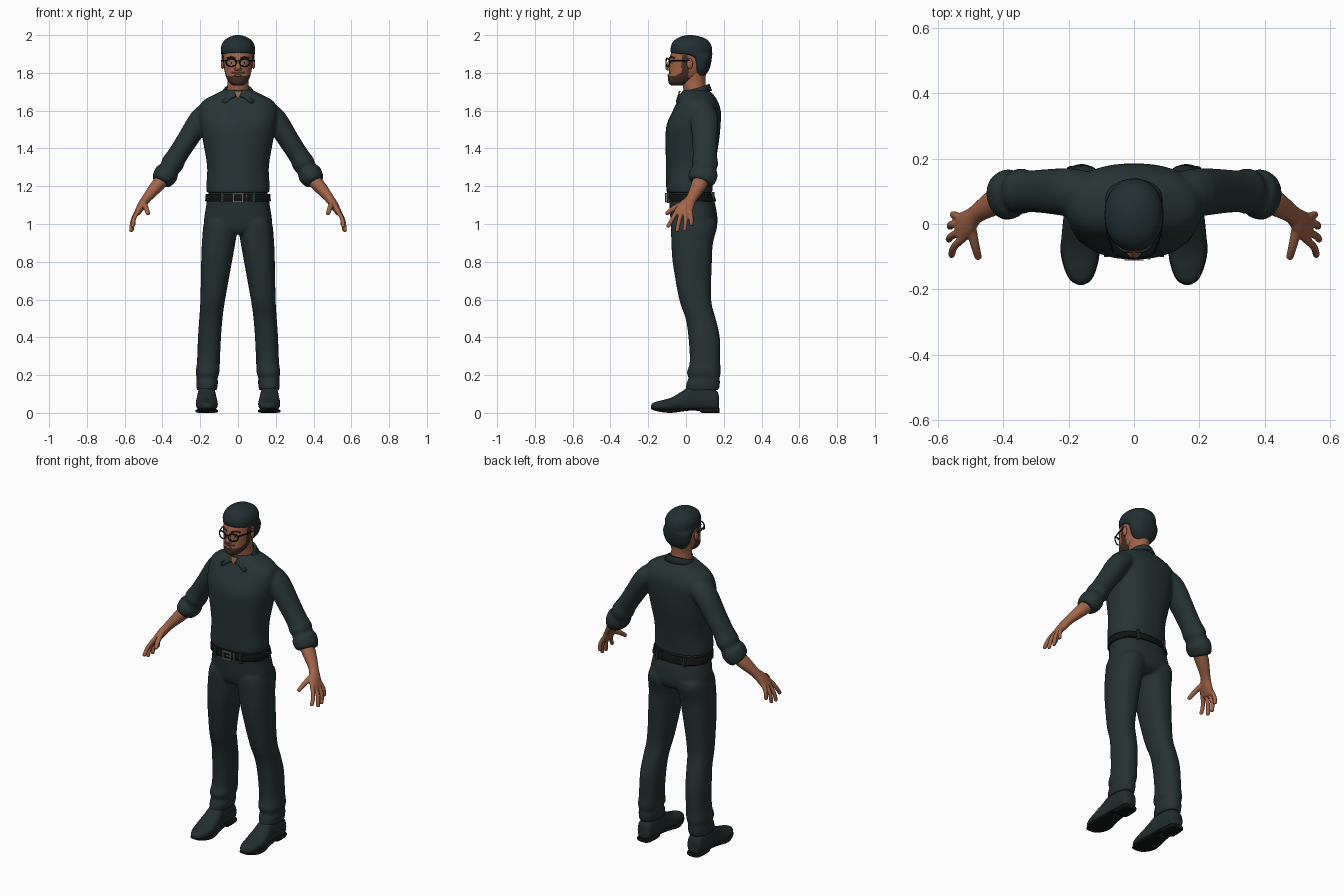
import bpy, bmesh, math
from mathutils import Vector, Matrix


def mat(name, r, g, b):
    m = bpy.data.materials.new(name)
    m.diffuse_color = (r, g, b, 1)
    return m


SHIRT = mat("shirt_dark", .020, .034, .035)
PANTS = mat("trouser_dark", .019, .031, .032)
SHOE = mat("shoe_dark", .017, .027, .027)
BLACK = mat("black", .006, .007, .007)
SKIN = mat("skin_brown", .36, .13, .065)
BEARD = mat("beard_brown", .06, .03, .02)
HAIR = mat("hair_dark", .016, .028, .031)
METAL = mat("buckle_grey", .25, .25, .25)
WHITE = mat("eye_white", .55, .5, .46)
LIP = mat("lip", .26, .085, .055)
X, Y, Z = Vector((1, 0, 0)), Vector((0, 1, 0)), Vector((0, 0, 1))


def smooth_rings(rings, steps):
    # Catmull-Rom interpolation of (x, y, z, ra, rb) rings
    p = [Vector(r) for r in rings]
    out = []
    for i in range(len(p) - 1):
        a, b, c, d = p[max(i - 1, 0)], p[i], p[i + 1], p[min(i + 2, len(p) - 1)]
        for k in range(steps):
            t = k / steps
            out.append(.5 * (2 * b + (c - a) * t + (2 * a - 5 * b + 4 * c - d) * t * t
                             + (3 * b - a - 3 * c + d) * t ** 3))
    return out + [p[-1]]


def loft(bm, rings, ref=X, axis=None, n=32, steps=3, power=2.0):
    # Closed tube through elliptical rings; axis keeps all rings parallel
    rs = smooth_rings(rings, steps)
    loops = []
    for i, r in enumerate(rs):
        c = Vector(r[:3])
        t = axis or (Vector(rs[min(i + 1, len(rs) - 1)][:3]) - Vector(rs[max(i - 1, 0)][:3])).normalized()
        a = (ref - t * ref.dot(t)).normalized()
        b = t.cross(a)
        loop = []
        for k in range(n):
            u = 2 * math.pi * k / n
            cs, sn = math.cos(u), math.sin(u)
            ca = math.copysign(abs(cs) ** (2 / power), cs)
            sb = math.copysign(abs(sn) ** (2 / power), sn)
            loop.append(bm.verts.new(c + a * ca * max(r[3], .002) + b * sb * max(r[4], .002)))
        loops.append(loop)
    for p, q in zip(loops, loops[1:]):
        for k in range(n):
            bm.faces.new((p[k], p[(k + 1) % n], q[(k + 1) % n], q[k]))
    bm.faces.new(loops[0])
    bm.faces.new(loops[-1])


def flip(rings, s):
    return [(r[0] * s,) + tuple(r[1:]) for r in rings]


def box(bm, c, size):
    bmesh.ops.create_cube(bm, size=1, matrix=Matrix.Translation(c) @ Matrix.Diagonal((*size, 1)))


def ball(bm, c, size):
    bmesh.ops.create_uvsphere(bm, u_segments=20, v_segments=12, radius=1,
                              matrix=Matrix.Translation(c) @ Matrix.Diagonal((*size, 1)))


def make(name, bm, *mats, voxel=0, relax=4, smooth=True):
    bmesh.ops.recalc_face_normals(bm, faces=bm.faces)
    me = bpy.data.meshes.new(name)
    bm.to_mesh(me)
    bm.free()
    ob = bpy.data.objects.new(name, me)
    bpy.context.collection.objects.link(ob)
    for m in mats:
        me.materials.append(m)
    if smooth:
        bpy.ops.object.select_all(action='DESELECT')
        ob.select_set(True)
        bpy.context.view_layer.objects.active = ob
        bpy.ops.object.shade_smooth_by_angle(angle=math.radians(45))
    if voxel:   # fuse overlapping limbs into one soft skin
        r = ob.modifiers.new("fuse", 'REMESH')
        r.mode, r.voxel_size, r.use_smooth_shade = 'VOXEL', voxel, True
        s = ob.modifiers.new("relax", 'SMOOTH')
        s.factor, s.iterations = .5, relax
    return ob


def level(rows):
    # (z, x_in, x_out, y_front, y_back) -> ring
    return [((a + b) / 2, (f + k) / 2, z, (b - a) / 2, (k - f) / 2) for z, a, b, f, k in rows]


def centred(rows):
    return level([(z, -w, w, f, k) for z, w, f, k in rows])


# Shirt: torso and rolled sleeves
bm = bmesh.new()
loft(bm, centred([(1.165, .166, -.102, .14), (1.2, .168, -.105, .14), (1.3, .163, -.106, .152),
                  (1.42, .182, -.108, .172), (1.52, .2, -.104, .183), (1.6, .208, -.07, .184),
                  (1.65, .188, -.045, .168), (1.685, .125, -.03, .145), (1.71, .075, -.015, .12)]),
     axis=Z, n=48, power=2.3)
SLEEVE = [(.15, .09, 1.585, .072, .065), (.2, .097, 1.55, .074, .061), (.265, .1, 1.45, .068, .056),
          (.32, .1, 1.365, .064, .054), (.347, .1, 1.32, .07, .06), (.362, .097, 1.293, .063, .053),
          (.378, .093, 1.268, .076, .064), (.4, .083, 1.235, .073, .058), (.409, .078, 1.22, .062, .047)]
for s in (1, -1):
    loft(bm, flip(SLEEVE, s), ref=Y)
make("shirt", bm, SHIRT, voxel=.008, relax=3)

# Collar with two pointed flaps
bm = bmesh.new()
rows, N = [], 60
for i in range(N + 1):
    u = (i / N * 2 - 1) * 3.0
    sn, cs = math.sin(u), math.cos(u)
    d = math.exp(-((abs(u) - 2.45) / .27) ** 2)
    k = 1 + .38 * d
    rows.append([bm.verts.new((.06 * sn, .046 + .066 * cs, 1.708 + .026 * cs)),
                 bm.verts.new((.07 * sn, .046 + .076 * cs, 1.712 + .026 * cs)),
                 bm.verts.new((.088 * k * sn, .046 + .088 * k * cs, 1.69 + .015 * cs - .038 * d))])
for p, q in zip(rows, rows[1:]):
    for k in (0, 1):
        bm.faces.new((p[k], q[k], q[k + 1], p[k + 1]))
ob = make("collar", bm, SHIRT)
so = ob.modifiers.new("thick", 'SOLIDIFY')
so.thickness, so.offset = .009, 0

# Open neckline
bm = bmesh.new()
v = [bm.verts.new(p) for p in ((-.022, -.037, 1.705), (.022, -.037, 1.705), (0, -.05, 1.66),
                               (-.022, -.029, 1.705), (.022, -.029, 1.705), (0, -.042, 1.66))]
for f in ((0, 1, 2), (3, 5, 4), (0, 3, 4, 1), (1, 4, 5, 2), (2, 5, 3, 0)):
    bm.faces.new([v[i] for i in f])
make("open_neckline", bm, SKIN, smooth=False)

# Trousers: pelvis and legs
bm = bmesh.new()
loft(bm, centred([(1.165, .16, -.092, .135), (1.1, .168, -.087, .156), (1.02, .18, -.082, .167),
                  (.97, .17, -.072, .155), (.945, .12, -.05, .12)]), axis=Z, n=48, power=2.3)
LEG = level([(1.02, .01, .176, -.075, .16), (.98, .004, .185, -.08, .164), (.9, .014, .191, -.077, .143),
             (.8, .032, .195, -.071, .137), (.6, .068, .199, -.036, .133), (.5, .082, .205, -.002, .157),
             (.4, .09, .212, .013, .179), (.27, .096, .217, .02, .181), (.215, .098, .224, .004, .184),
             (.185, .108, .218, .014, .178), (.16, .106, .221, .003, .18), (.12, .112, .219, -.002, .174)])
for s in (1, -1):
    loft(bm, flip(LEG, s), axis=Z, power=2.3)
make("trousers", bm, PANTS, voxel=.008, relax=4)

# Belt, loops and buckle
bm = bmesh.new()
loft(bm, centred([(1.118, .171, -.099, .158), (1.122, .174, -.102, .16), (1.156, .171, -.104, .149),
                  (1.16, .168, -.101, .147)]), axis=Z, n=48, steps=1, power=2.3)
make("belt", bm, BLACK)
bm = bmesh.new()
for s in (1, -1):
    box(bm, (s * .085, -.093, 1.14), (.014, .016, .06))
    box(bm, (s * .09, .143, 1.14), (.014, .016, .06))
make("belt_loops", bm, PANTS, smooth=False)
bm = bmesh.new()
for s in (1, -1):
    box(bm, (s * .026, -.107, 1.139), (.007, .01, .05))
    box(bm, (0, -.107, 1.139 + s * .022), (.058, .01, .007))
box(bm, (.01, -.107, 1.139), (.03, .008, .005))
box(bm, (.045, -.104, 1.139), (.007, .01, .046))
make("buckle", bm, METAL, smooth=False)

# Shoes and soles: (y, half width, bottom, top)
UPPER = [(.174, .026, .015, .09), (.16, .042, .01, .12), (.1, .047, .01, .15), (.03, .049, .012, .148),
         (-.02, .054, .012, .115), (-.08, .058, .01, .08), (-.14, .046, .012, .064), (-.172, .028, .018, .054),
         (-.184, .008, .025, .042)]
SOLE = [(.178, .022, 0, .026), (.165, .042, 0, .026), (.085, .046, 0, .026), (.065, .045, .014, .028),
        (.0, .05, .01, .024), (-.08, .06, 0, .018), (-.14, .048, .006, .02), (-.174, .03, .015, .026),
        (-.186, .008, .022, .03)]
for name, rows, m, pw in (("shoes", UPPER, SHOE, 2.4), ("soles", SOLE, BLACK, 4)):
    bm = bmesh.new()
    for s in (1, -1):
        loft(bm, [(s * (.166 - .02 * abs(y + .03) * (y < 0)), y, (a + b) / 2, w, (b - a) / 2)
                  for y, w, a, b in rows], axis=Y, power=pw, steps=4)
    make(name, bm, m)

# Forearms and hands: palm, four fingers and thumb
ARM = [(.38, .09, 1.255, .044, .04), (.43, .065, 1.2, .04, .035), (.483, .03, 1.137, .029, .025),
       (.508, .005, 1.1, .04, .023), (.528, -.012, 1.068, .046, .018), (.536, -.016, 1.052, .036, .014)]
FINGERS = [((.524, -.045, 1.075), (.55, -.07, 1.03), (.558, -.095, .987)),
           ((.533, -.024, 1.065), (.558, -.037, 1.015), (.566, -.047, .964)),
           ((.535, .0, 1.065), (.559, -.002, 1.015), (.562, -.008, .967)),
           ((.53, .02, 1.075), (.55, .028, 1.035), (.553, .028, .996)),
           ((.498, -.01, 1.11), (.487, -.062, 1.085), (.476, -.102, 1.055))]
bm = bmesh.new()
for s in (1, -1):
    loft(bm, flip(ARM, s), ref=Y, n=24)
    for i, pts in enumerate(FINGERS):
        g = (.0125, .0115, .0105, .006) if i != 4 else (.016, .014, .011, .006)
        tip = tuple(Vector(pts[2]) + (Vector(pts[2]) - Vector(pts[1])) * .1)
        loft(bm, flip([p + (r, r) for p, r in zip(pts + (tip,), g)], s), n=12)
make("arms_and_hands", bm, SKIN, voxel=.004, relax=3)

# Neck and head, beard coloured by position
bm = bmesh.new()
loft(bm, [(0, .055, 1.66, .062, .06), (0, .045, 1.72, .057, .06), (0, .04, 1.76, .055, .062),
          (0, .04, 1.82, .06, .07)], axis=Z)
make("neck", bm, SKIN)
bm = bmesh.new()
loft(bm, centred([(1.733, .024, -.078, -.02), (1.745, .043, -.091, .015), (1.77, .06, -.095, .055),
                  (1.80, .069, -.091, .09), (1.84, .076, -.088, .115), (1.875, .079, -.087, .12),
                  (1.92, .08, -.073, .122), (1.96, .066, -.045, .105), (1.985, .035, -.005, .065)]),
     axis=Z, n=72, steps=6, power=2.15)
for f in bm.faces:
    x, y, z = f.calc_center_median()
    jaw = y < .015 and z < 1.783 + .6 * max(0, y + .06)
    moustache = y < -.06 and abs(x) < .036 and 1.793 < z < 1.806
    sideburn = -.022 < y < .012 and z < 1.9
    f.material_index = int(jaw or moustache or sideburn)
make("head", bm, SKIN, BEARD)

# Nose and ears
bm = bmesh.new()
loft(bm, [(0, -.08, 1.875, .008, .008), (0, -.09, 1.85, .010, .01), (0, -.096, 1.826, .015, .014),
          (0, -.09, 1.812, .014, .008)], axis=Z, n=20)
for s in (1, -1):
    ball(bm, (s * .013, -.089, 1.82), (.008, .01, .008))
    ball(bm, (s * .082, .02, 1.848), (.009, .016, .028))
make("nose_and_ears", bm, SKIN)
bm = bmesh.new()
ball(bm, (0, -.092, 1.786), (.021, .007, .006))
make("lips", bm, LIP)

# Eyes, pupils, brows
for name, m, y, size in (("eyes", WHITE, -.069, (.014, .009, .007)), ("pupils", BLACK, -.076, (.006, .005, .006))):
    bm = bmesh.new()
    for s in (1, -1):
        ball(bm, (s * .034, y, 1.854), size)
    make(name, bm, m)
bm = bmesh.new()
for s in (1, -1):
    loft(bm, flip([(.014, -.086, 1.876, .004, .004), (.036, -.079, 1.884, .005, .005),
                   (.058, -.058, 1.878, .003, .003)], s), ref=Z, n=10)
make("eyebrows", bm, HAIR)

# Hair cap
bm = bmesh.new()
loft(bm, centred([(1.785, .045, .045, .1), (1.815, .07, .035, .122), (1.85, .083, .03, .132),
                  (1.88, .087, .015, .137), (1.897, .088, -.04, .139), (1.905, .089, -.078, .139),
                  (1.94, .089, -.08, .136), (1.97, .074, -.064, .118), (1.99, .046, -.032, .083),
                  (2.0, .012, .005, .035)]), axis=Z, n=48, power=2.15)
make("hair", bm, HAIR)

# Glasses: two rims, bridge and temples
bm = bmesh.new()
for s in (1, -1):
    ring = []
    for i in range(33):
        u = 2 * math.pi * i / 32
        x = .036 + .027 * math.cos(u)
        ring.append((x, -.106 + 5 * x * x, 1.855 + .021 * math.sin(u), .0035, .0035 + .0015 * max(0, math.sin(u))))
    loft(bm, flip(ring, s), ref=Y, n=8, steps=1)
    loft(bm, flip([(.062, -.087, 1.864, .003, .004), (.081, -.03, 1.864, .003, .004),
                   (.087, .02, 1.866, .003, .004)], s), n=8)
box(bm, (0, -.105, 1.862), (.022, .005, .005))
make("glasses", bm, BLACK)
